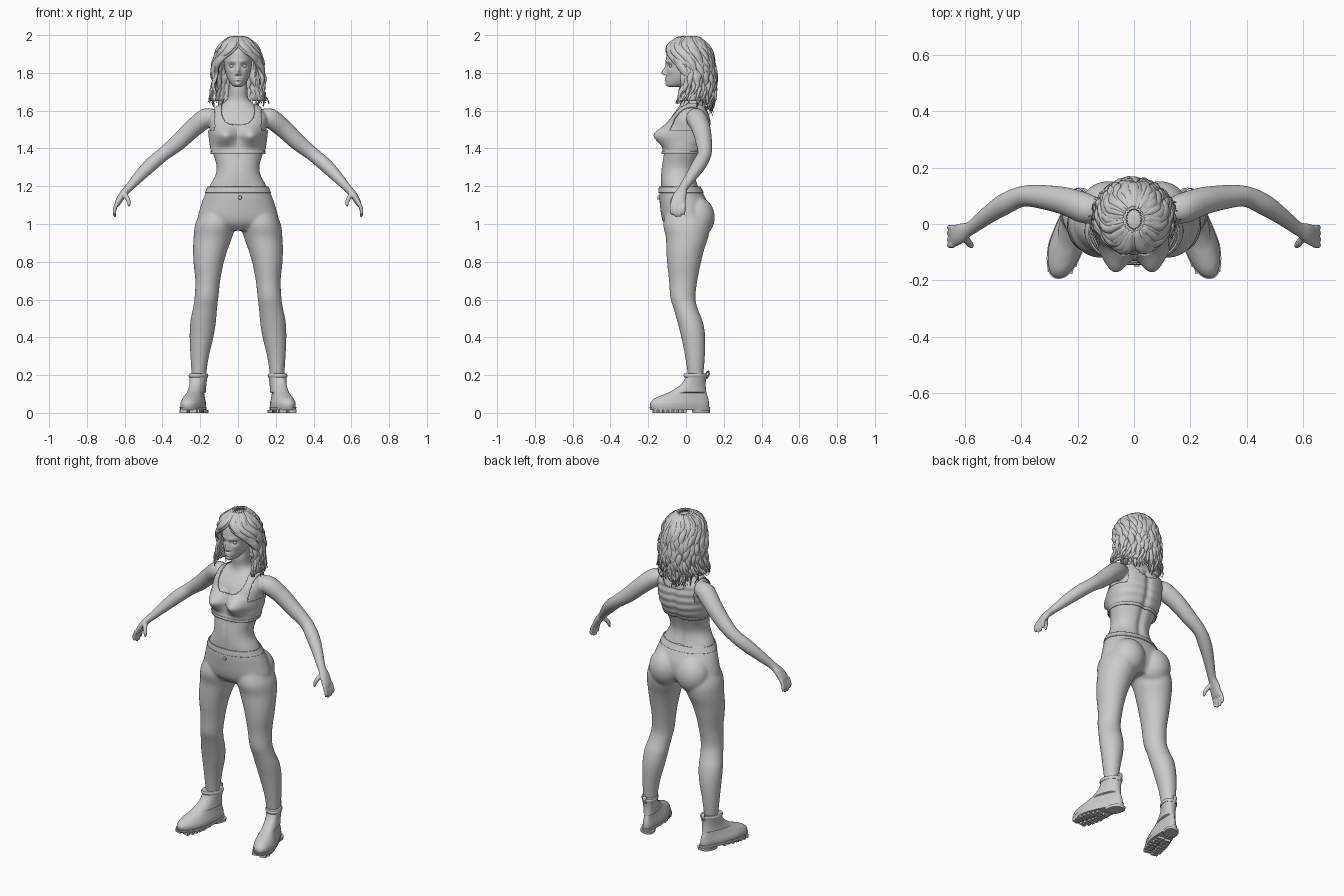
import bpy, bmesh, math, random
from math import sin, cos, pi, exp, radians
from mathutils import Vector, Matrix

if "Cube" in bpy.data.objects:
    bpy.data.objects.remove(bpy.data.objects["Cube"])
random.seed(4)

def spline(rows, k):
    out = []
    for i in range(len(rows) - 1):
        q = [rows[max(i - 1, 0)], rows[i], rows[i + 1], rows[min(i + 2, len(rows) - 1)]]
        for j in range(k):
            t = j / k
            out.append([.5 * (2*b + (c - a)*t + (2*a - 5*b + 4*c - d)*t*t + (3*b - a - 3*c + d)*t**3)
                        for a, b, c, d in zip(*q)])
    return out + [list(rows[-1])]

def table(rows, z):
    for a, b in zip(rows, rows[1:]):
        if z >= b[0]:
            t = min(max((a[0] - z) / (a[0] - b[0]), 0), 1)
            return [p + (q - p)*t for p, q in zip(a[1:], b[1:])]
    return list(rows[-1][1:])

def skin(bm, rings, caps=True, closed=True):
    vs = [[bm.verts.new(p) for p in r] for r in rings]
    n = len(vs[0])
    for a, b in zip(vs, vs[1:]):
        for i in range(n if closed else n - 1):
            bm.faces.new((a[i], a[(i + 1) % n], b[(i + 1) % n], b[i]))
    if caps:
        bm.faces.new(vs[0][::-1])
        bm.faces.new(vs[-1])

# Horizontal sections: (z, centre x, half width, front y, back y)
def loft(bm, rows, n=48, k=6, shape=None, s=1, caps=True, p=1.0):
    rings = []
    for z, cx, rx, yf, yb in (spline(rows, k) if k else rows):
        ring = []
        for i in range(n):
            a = 2*pi*i/n
            sx = math.copysign(abs(sin(a))**p, sin(a))
            cy = math.copysign(abs(cos(a))**p, cos(a))
            co = Vector((cx + rx*sx, (yf + yb)/2 - (yb - yf)/2*cy, z))
            if shape:
                shape(co)
            co.x *= s
            ring.append(co)
        rings.append(ring)
    skin(bm, rings, caps)

# Tube along points (x, y, z, radius along ref, radius across)
def tube(bm, rows, ref, n=12, k=5, s=1):
    pts = spline(rows, k) if k else rows
    P = [Vector((p[0]*s, p[1], p[2])) for p in pts]
    rings = []
    for i, c in enumerate(P):
        T = (P[min(i + 1, len(P) - 1)] - P[max(i - 1, 0)]).normalized()
        r = ref(c) if callable(ref) else Vector(ref)
        N = (r - T*r.dot(T)).normalized()
        B = T.cross(N)
        rings.append([c + N*pts[i][3]*cos(2*pi*j/n) + B*pts[i][4]*sin(2*pi*j/n) for j in range(n)])
    skin(bm, rings)

def finish(name, bm, voxel=0, smooth=4, thick=0, angle=None):
    bmesh.ops.recalc_face_normals(bm, faces=bm.faces)
    me = bpy.data.meshes.new(name)
    bm.to_mesh(me)
    bm.free()
    ob = bpy.data.objects.new(name, me)
    bpy.context.collection.objects.link(ob)
    for f in me.polygons:
        f.use_smooth = True
    if thick:
        m = ob.modifiers.new("thickness", 'SOLIDIFY')
        m.thickness, m.offset = thick, 0
    if voxel:
        m = ob.modifiers.new("fuse", 'REMESH')
        m.mode, m.voxel_size, m.use_smooth_shade = 'VOXEL', voxel, True
        m = ob.modifiers.new("soften", 'SMOOTH')
        m.factor, m.iterations = .5, smooth
    if angle:
        bpy.ops.object.select_all(action='DESELECT')
        ob.select_set(True)
        bpy.context.view_layer.objects.active = ob
        bpy.ops.object.shade_smooth_by_angle(angle=radians(angle))
    return ob

# Torso with neck, arms and hands
torso = [(1.79, 0, .047, -.02, .075), (1.72, 0, .049, -.03, .075), (1.665, 0, .055, -.025, .085),
         (1.635, 0, .085, -.03, .10), (1.605, 0, .13, -.05, .112), (1.56, 0, .155, -.08, .12),
         (1.50, 0, .15, -.095, .12), (1.44, 0, .143, -.10, .11), (1.38, 0, .133, -.115, .085),
         (1.31, 0, .114, -.128, .06), (1.26, 0, .119, -.133, .052), (1.20, 0, .15, -.133, .065),
         (1.12, 0, .18, -.13, .10)]

def chest(co):
    front = min(max(-co.y/.06, 0), 1)
    x, z = abs(co.x), co.z
    co.y -= .072*front*exp(-((x - .07)/.056)**2 - ((z - 1.468)/.05)**2)
    if co.y > 0 and z < 1.6:
        co.y -= .012*exp(-(x/.02)**2)
    if front and z < 1.36:
        co.y += .004*exp(-(x/.012)**2)

arm = [(.12, .05, 1.565, .04, .04), (.17, .055, 1.56, .054, .052), (.24, .08, 1.505, .05, .049),
       (.32, .095, 1.43, .043, .044), (.395, .098, 1.37, .037, .037), (.46, .07, 1.315, .038, .037),
       (.52, .03, 1.255, .031, .031), (.575, -.012, 1.195, .025, .022), (.60, -.025, 1.168, .027, .02)]
palm = [(.59, -.02, 1.18, .026, .02), (.615, -.033, 1.15, .036, .019), (.635, -.042, 1.115, .039, .016),
        (.642, -.044, 1.098, .036, .012)]
bm = bmesh.new()
loft(bm, torso, 64, 6, chest, p=.9)
for s in (1, -1):
    tube(bm, arm, (0, 1, 0), 20, 5, s)
    tube(bm, palm, (0, 1, 0), 16, 4, s)
    for i in range(4):
        y, l = -.075 + .021*i, (.052, .064, .062, .05)[i]
        tube(bm, [(.64, y, 1.112, .0105, .0105), (.652, y - .001, 1.10 - l*.35, .0105, .0105),
                  (.654, y, 1.10 - l*.75, .0095, .0095), (.648, y + .002, 1.10 - l, .006, .006)], (0, 1, 0), 10, 4, s)
    tube(bm, [(.602, -.04, 1.165, .012, .012), (.588, -.064, 1.14, .013, .013),
              (.578, -.076, 1.115, .011, .011), (.577, -.08, 1.092, .006, .006)], (0, 1, 0), 10, 4, s)
finish("body", bm, .0055, 3)

# Head and face
skull = [(1.724, 0, .012, -.085, -.045), (1.732, 0, .028, -.10, .0), (1.75, 0, .044, -.104, .04),
         (1.78, 0, .059, -.104, .075), (1.82, 0, .07, -.103, .10), (1.87, 0, .076, -.106, .115),
         (1.92, 0, .073, -.096, .115), (1.96, 0, .055, -.066, .09), (1.982, 0, .02, -.015, .04)]

def g(v, c, w):
    return exp(-((v - c)/w)**2)

def face(co):
    w = min(max((-co.y - .03)/.05, 0), 1)
    x, z = abs(co.x), co.z
    d = -.012*g(x, .032, .017)*g(z, 1.838, .013) + .005*g(x, .03, .025)*g(z, 1.86, .01)
    d += .027*g(x, 0, .010)*g(z, 1.797, .032 if z > 1.797 else .008)
    d += .009*g(x, .011, .006)*g(z, 1.793, .007)
    d += .009*g(x, 0, .02)*(g(z, 1.7715, .005) + g(z, 1.7605, .005)) + .006*g(x, 0, .018)*g(z, 1.742, .01)
    d += .004*g(x, .045, .018)*g(z, 1.81, .015)
    co.y -= w*d

bm = bmesh.new()
loft(bm, skull, 128, 10, face)
finish("head", bm)
bm = bmesh.new()
for s in (1, -1):
    bmesh.ops.create_uvsphere(bm, u_segments=20, v_segments=14, radius=.0125,
                              matrix=Matrix.Translation((.032*s, -.0765, 1.837)))
finish("eyes", bm)

# Hair: envelope (z, half width, front y, back y, hairline angle from the front)
hair = [(2.0, .015, .0, .04, 3), (1.985, .05, -.045, .075, 3), (1.95, .09, -.088, .108, 5),
        (1.92, .107, -.104, .128, 20), (1.89, .117, -.108, .138, 42), (1.84, .126, -.11, .146, 64),
        (1.80, .13, -.11, .15, 74), (1.74, .132, -.11, .152, 74), (1.69, .138, -.11, .15, 64),
        (1.65, .152, -.11, .142, 56), (1.55, .15, -.10, .13, 60)]

def hair_point(s, t, z, off=0):
    rx, yf, yb, a0 = table(hair, z)
    a = radians(a0 + t*(180 - a0))
    return Vector((s*(rx + off)*sin(a), (yf + yb)/2 - ((yb - yf)/2 + off)*cos(a), z))

bm = bmesh.new()
for s in (1, -1):
    rings = []
    for i in range(36):
        z = 1.992 - .34*(i/35)**1.5
        rings.append([hair_point(s, j/30, z, -.006 + .003*sin(j*1.9 + z*25)) for j in range(31)])
    skin(bm, rings, False, False)
finish("hair_base", bm, thick=.008)

def outward(p):
    return Vector((p.x, p.y - .025, max(0, p.z - 1.85)*1.3 + .001))

bm = bmesh.new()
for s in (1, -1):
    for i in range(30):
        t = i/18 if i < 19 else random.random()
        end = 1.645 - .065*t**2 + random.uniform(-.015, .025)
        ph, w, off = random.uniform(0, 6), random.uniform(.015, .022), random.uniform(-.003, .004)
        rows = []
        for j in range(26):
            u = j/25
            z = 1.99 - (1.99 - end)*u**1.6
            tt = min(max(t + .035*u*sin(z*42 + ph), 0), 1)
            p = hair_point(s, tt, z, off + .011*u*sin(z*50 + ph*2) - .004*(1 - u))
            r = min(1, .35 + 3*u)*min(1, .12 + 3.2*(1 - u))
            rows.append((p.x, p.y, p.z, .011*r, w*r))
        tube(bm, rows, outward, 8, 0)
finish("hair_locks", bm)

# Cropped top with scooped neckline, straps and hem
def grown(rows, o):
    return [(z, cx, rx + o, yf - o, yb + o) for z, cx, rx, yf, yb in rows]

def covered(c):
    x, z = abs(c.x), c.z
    scoop = (1.525 if c.y < .03 else 1.56) + .0015*sin(c.x*300)
    strap = .088 < x < .122
    return z < 1.495 or strap or (x < .122 and z < scoop + .09*(x/.1)**4)

bm = bmesh.new()
fine = [r for r in spline(grown(torso, .007), 14) if 1.372 < r[0] < 1.64]
loft(bm, fine, 160, 0, chest, caps=False, p=.9)
bmesh.ops.delete(bm, geom=[f for f in bm.faces if not covered(f.calc_center_median())], context='FACES')
for v in bm.verts:
    # soft fabric folds
    v.co.y += .002*sin(v.co.z*140 + v.co.x*9)*(1 if v.co.y > 0 else .3)
finish("cropped_top", bm, thick=.005)
bm = bmesh.new()
loft(bm, [r for r in spline(grown(torso, .011), 14) if 1.366 < r[0] < 1.385], 96, 0, chest, caps=False, p=.9)
finish("top_hem", bm, thick=.005)

# Trousers: hips, seat and legs fused
hips = [(1.195, 0, .158, -.139, .072), (1.15, 0, .178, -.142, .098), (1.10, 0, .196, -.138, .118),
        (1.04, 0, .212, -.13, .122), (1.0, 0, .20, -.115, .11), (.965, 0, .14, -.08, .08)]
leg = [(1.08, .105, .085, -.10, .09), (1.0, .12, .106, -.12, .125), (.93, .133, .102, -.107, .118),
       (.86, .147, .091, -.104, .095), (.79, .156, .079, -.10, .078), (.70, .16, .066, -.09, .06),
       (.61, .167, .063, -.083, .05), (.55, .175, .064, -.065, .063), (.48, .185, .068, -.045, .09),
       (.40, .193, .063, -.025, .102), (.30, .203, .049, -.005, .10), (.20, .207, .038, .01, .092),
       (.14, .207, .034, .02, .085)]
bm = bmesh.new()
loft(bm, hips, 64, 5)
for s in (1, -1):
    loft(bm, leg, 40, 5, s=s)
    bmesh.ops.create_uvsphere(bm, u_segments=32, v_segments=20, radius=1, matrix=
        Matrix.Translation((.092*s, .06, 1.035)) @ Matrix.Diagonal((.098, .092, .11, 1)))
finish("trousers", bm, .0075, 7)
bm = bmesh.new()
loft(bm, [(1.165, 0, .173, -.1435, .092), (1.18, 0, .166, -.143, .084), (1.197, 0, .159, -.141, .075)], 64, 4, caps=False)
finish("waistband", bm, thick=.005)
bm = bmesh.new()
bmesh.ops.create_cone(bm, cap_ends=True, segments=24, radius1=.011, radius2=.009, depth=.014,
                      matrix=Matrix.Translation((.01, -.144, 1.14)) @ Matrix.Rotation(pi/2, 4, 'X'))
finish("waist_button", bm, angle=40)

# Boots, toes turned outward
def splay(co):
    k = min(max((.06 - co.y)/.13, 0), 1)
    if co.z < .11:
        co.x *= .7 + .3*k
    co.x += .2 + (.09 - co.y)*.24

upper = [(.022, 0, .062, -.186, .122), (.05, 0, .063, -.19, .122), (.075, 0, .055, -.168, .118),
         (.095, 0, .048, -.125, .112), (.115, 0, .043, -.078, .107), (.15, 0, .041, -.028, .104),
         (.185, 0, .044, -.004, .107), (.205, 0, .046, -.006, .111)]
cuff = [(.188, 0, .047, -.009, .111), (.198, 0, .05, -.013, .114), (.208, 0, .046, -.009, .111)]
bm, soles = bmesh.new(), bmesh.new()
for s in (1, -1):
    loft(bm, upper, 48, 5, splay, s, p=.9)
    loft(bm, cuff, 48, 3, splay, s)
    tube(bm, [(.2, .108, .18, .004, .012), (.199, .122, .205, .004, .012), (.199, .116, .222, .004, .012),
              (.2, .104, .20, .004, .012)], (0, .8, .6), 8, 4, s)
    # welt, heel block and tread
    loft(soles, [(.014, 0, .064, -.188, .126), (.032, 0, .067, -.195, .129)], 48, 2, splay, s, p=.88)
    loft(soles, [(0, 0, .06, .035, .126), (.016, 0, .062, .03, .128)], 32, 1, splay, s, p=.75)
    for i in range(7):
        y = -.165 + .026*i
        w = .05 if 0 < i < 5 else .042
        for side in (1, -1):
            c = Vector((side*w*.62, y, .01))
            splay(c)
            bmesh.ops.create_cube(soles, size=1, matrix=Matrix.Translation((c.x*s, c.y, c.z))
                                  @ Matrix.Rotation(.24*s, 4, 'Z') @ Matrix.Diagonal((w*.9, .017, .02, 1)))
finish("boots", bm, angle=50)
finish("boot_soles", soles, angle=35)
